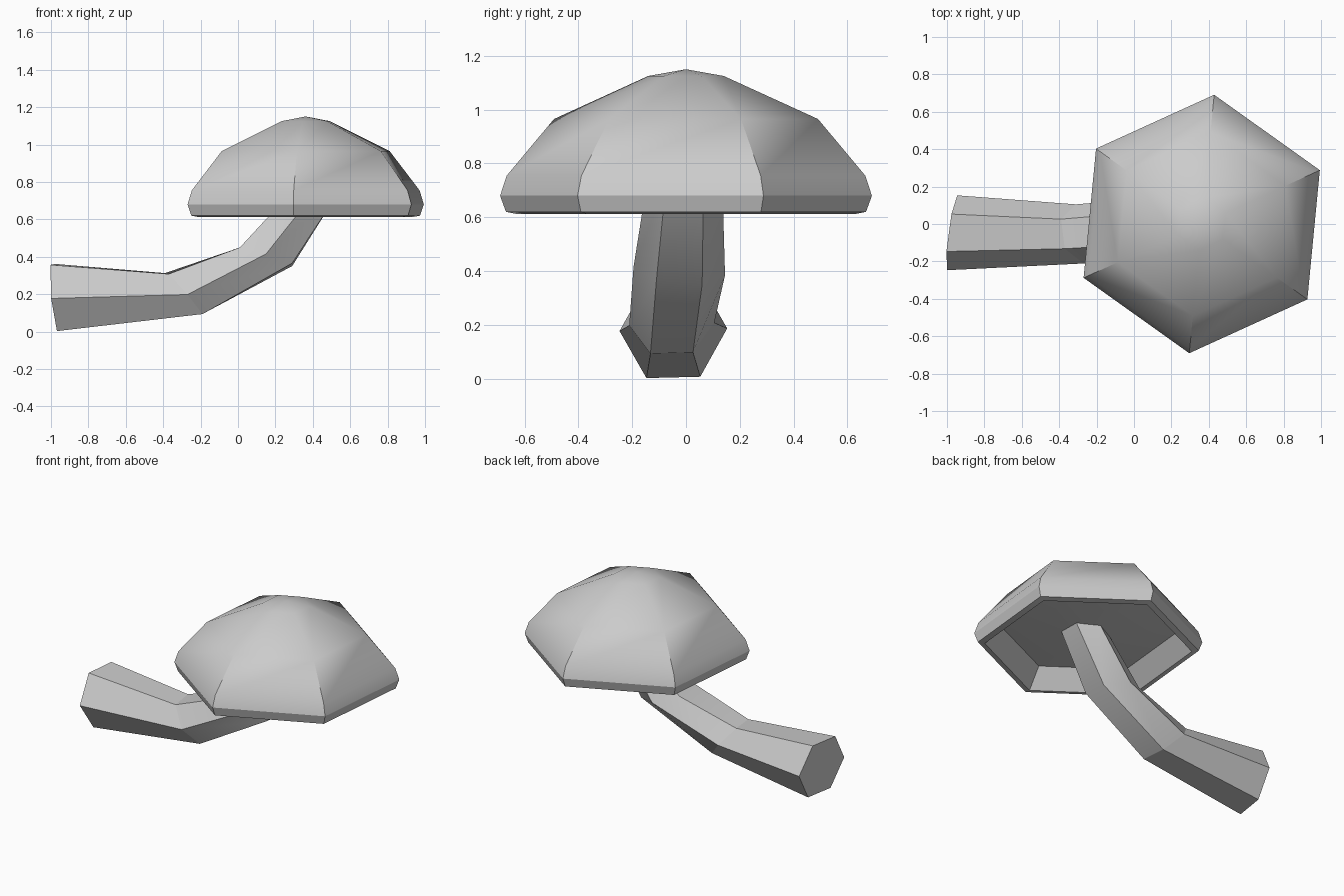
import bpy, bmesh
from math import radians, sin, cos, pi
from mathutils import Vector

if "Cube" in bpy.data.objects:
    bpy.data.objects.remove(bpy.data.objects["Cube"])

SIDES = 6


def loft(name, rings, close_start, close_end, angle, crease_rings=None):
    """Skin hexagonal rings; a closing value is a tip point or True for a flat lid."""
    bm = bmesh.new()
    loops = [[bm.verts.new(p) for p in ring] for ring in rings]
    for a, b in zip(loops, loops[1:]):
        for i in range(SIDES):
            j = (i + 1) % SIDES
            bm.faces.new((a[i], a[j], b[j], b[i]))
    for loop, end in ((loops[0], close_start), (loops[-1], close_end)):
        if end is True:
            bm.faces.new(loop)
        else:
            tip = bm.verts.new(end)
            for i in range(SIDES):
                bm.faces.new((loop[i], loop[(i + 1) % SIDES], tip))
    bmesh.ops.recalc_face_normals(bm, faces=bm.faces)
    for f in bm.faces:
        f.smooth = True
    if crease_rings is None:
        for e in bm.edges:
            e.smooth = e.calc_face_angle(0) < angle
    else:
        # long edges and chosen rings are sharp, other bends are smooth
        smooth_verts = [set(l) for k, l in enumerate(loops) if k not in crease_rings]
        for e in bm.edges:
            e.smooth = any(set(e.verts) <= s for s in smooth_verts)
    mesh = bpy.data.meshes.new(name)
    bm.to_mesh(mesh)
    bm.free()
    obj = bpy.data.objects.new(name, mesh)
    bpy.context.collection.objects.link(obj)
    return obj


# Cap: hexagonal profile from the underside, round the rim, to the peak
CX, TURN = 0.362, radians(24.5)
profile = [(0.15, 0.70), (0.53, 0.735), (0.63, 0.612), (0.672, 0.62), (0.694, 0.68),
           (0.669, 0.755), (0.493, 0.965), (0.141, 1.125)]
cap_rings = [[(CX + r * cos(TURN + k * pi / 3), r * sin(TURN + k * pi / 3), z)
              for k in range(SIDES)] for r, z in profile]
loft("cap", cap_rings, (CX, 0, 0.70), (CX, 0, 1.15), radians(30))

# Stem: bent hexagonal tube; each station is centre, side vector, up vector
stations = [
    ((-0.972, -0.047, 0.182), (0.027, 0.20, 0.005), (-0.0175, 0, 0.177)),
    ((-0.290, -0.053, 0.203), (-0.020, 0.158, 0.005), (-0.09, 0, 0.107)),
    ((0.150, -0.025, 0.400), (0.0, 0.17, -0.015), (-0.14, 0, 0.042)),
    ((0.400, -0.005, 0.730), (0.0, 0.14, 0.0), (-0.122, 0, 0.01)),
]
stem_rings = []
for centre, side, up in stations:
    c, s, u = Vector(centre), Vector(side), Vector(up)
    stem_rings.append([c + s * cos(k * pi / 3) + u * (sin(k * pi / 3) / sin(pi / 3))
                       for k in range(SIDES)])
loft("stem", stem_rings, True, True, 0, crease_rings={0, 1, 3})
